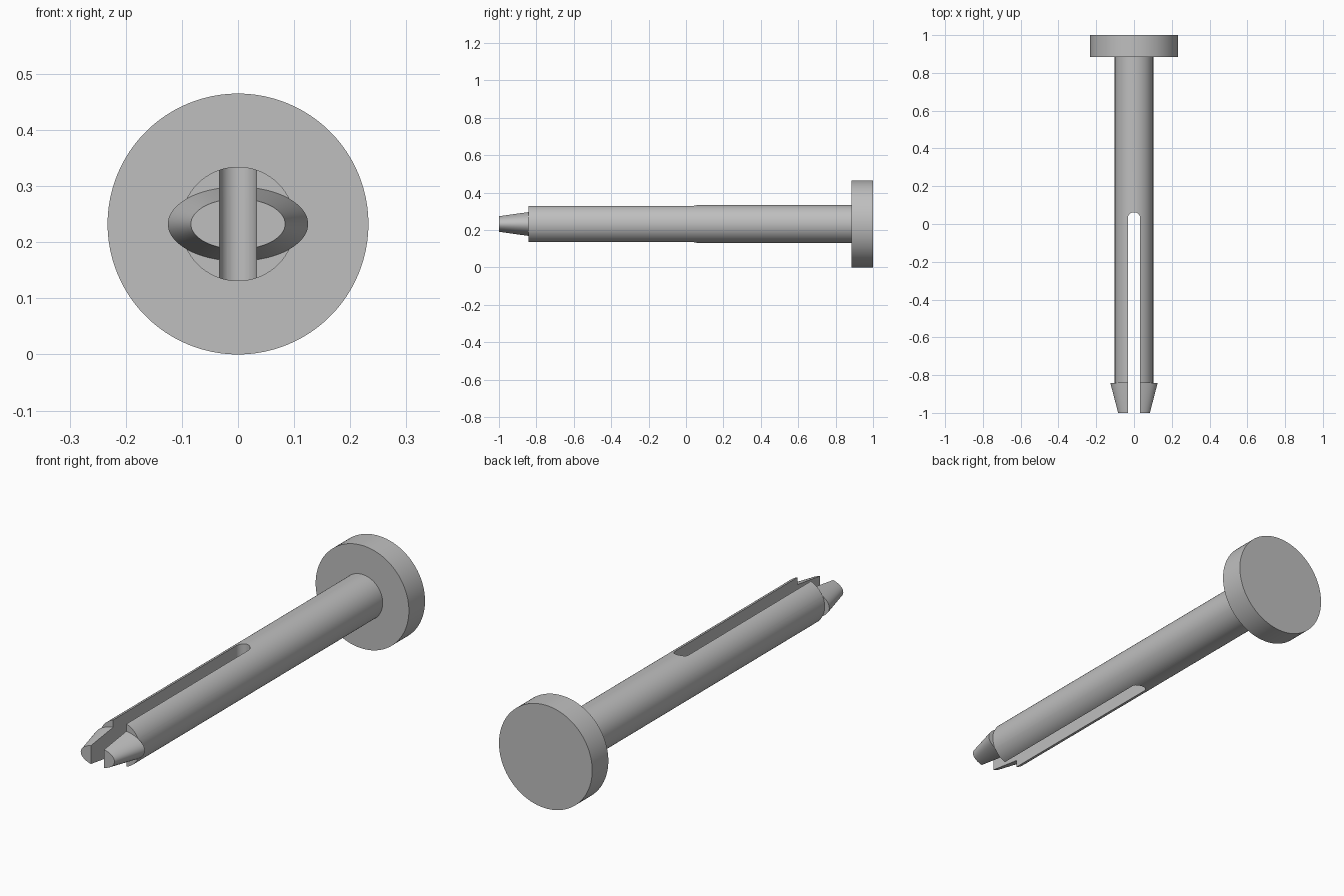
import bpy, bmesh, math
from mathutils import Matrix

if "Cube" in bpy.data.objects:
    bpy.data.objects.remove(bpy.data.objects["Cube"])

CZ = 0.2325   # height of the pin axis
SEG = 96

grey = bpy.data.materials.new("plain grey")
grey.diffuse_color = (0.52, 0.52, 0.52, 1)
grey.use_nodes = True
grey.node_tree.nodes["Principled BSDF"].inputs["Base Color"].default_value = grey.diffuse_color


def make_object(name, bm):
    bmesh.ops.recalc_face_normals(bm, faces=bm.faces)
    me = bpy.data.meshes.new(name)
    bm.to_mesh(me)
    bm.free()
    me.materials.append(grey)
    ob = bpy.data.objects.new(name, me)
    bpy.context.collection.objects.link(ob)
    return ob


def loft(name, y0, r0, y1, r1):
    """Closed elliptical frustum along y; r = (x radius, z radius)."""
    bm = bmesh.new()
    rings = []
    for y, (rx, rz) in ((y0, r0), (y1, r1)):
        rings.append([bm.verts.new((rx * math.cos(a), y, CZ + rz * math.sin(a)))
                      for a in (2 * math.pi * i / SEG for i in range(SEG))])
    for i in range(SEG):
        j = (i + 1) % SEG
        bm.faces.new((rings[0][i], rings[0][j], rings[1][j], rings[1][i]))
    for r in rings:
        bm.faces.new(r)
    return make_object(name, bm)


def boolean(target, other, operation):
    m = target.modifiers.new(operation.lower(), 'BOOLEAN')
    m.object, m.operation, m.solver = other, operation, 'EXACT'
    bpy.context.view_layer.objects.active = target
    bpy.ops.object.modifier_apply(modifier=m.name)
    bpy.data.objects.remove(other)


# Shaft, round head and flared elliptical barb
pin = loft("slotted_pin", -0.842, (0.102, 0.102), 0.9, (0.102, 0.102))
head = loft("head", 0.885, (0.2325, 0.2325), 1.0, (0.2325, 0.2325))
barb = loft("barb", -1.0, (0.084, 0.045), -0.842, (0.125, 0.066))
boolean(pin, head, 'UNION')
boolean(pin, barb, 'UNION')

# Vertical slot with a rounded inner end, splitting the pin into two prongs
W, END = 0.033, 0.029
bm = bmesh.new()
outline = [(-W, -1.2), (W, -1.2)]
outline += [(W * math.cos(math.pi * i / 24), END + W * math.sin(math.pi * i / 24))
            for i in range(25)]
face = bm.faces.new([bm.verts.new((x, y, -0.2)) for x, y in outline])
ext = bmesh.ops.extrude_face_region(bm, geom=[face])
bmesh.ops.translate(bm, vec=(0, 0, 0.9),
                    verts=[g for g in ext["geom"] if isinstance(g, bmesh.types.BMVert)])
slot = make_object("slot_cutter", bm)
slot.hide_render = True
boolean(pin, slot, 'DIFFERENCE')

# Smooth round walls, crisp rims
bpy.ops.object.select_all(action='DESELECT')
pin.select_set(True)
bpy.context.view_layer.objects.active = pin
bpy.ops.object.shade_smooth_by_angle(angle=math.radians(25))
